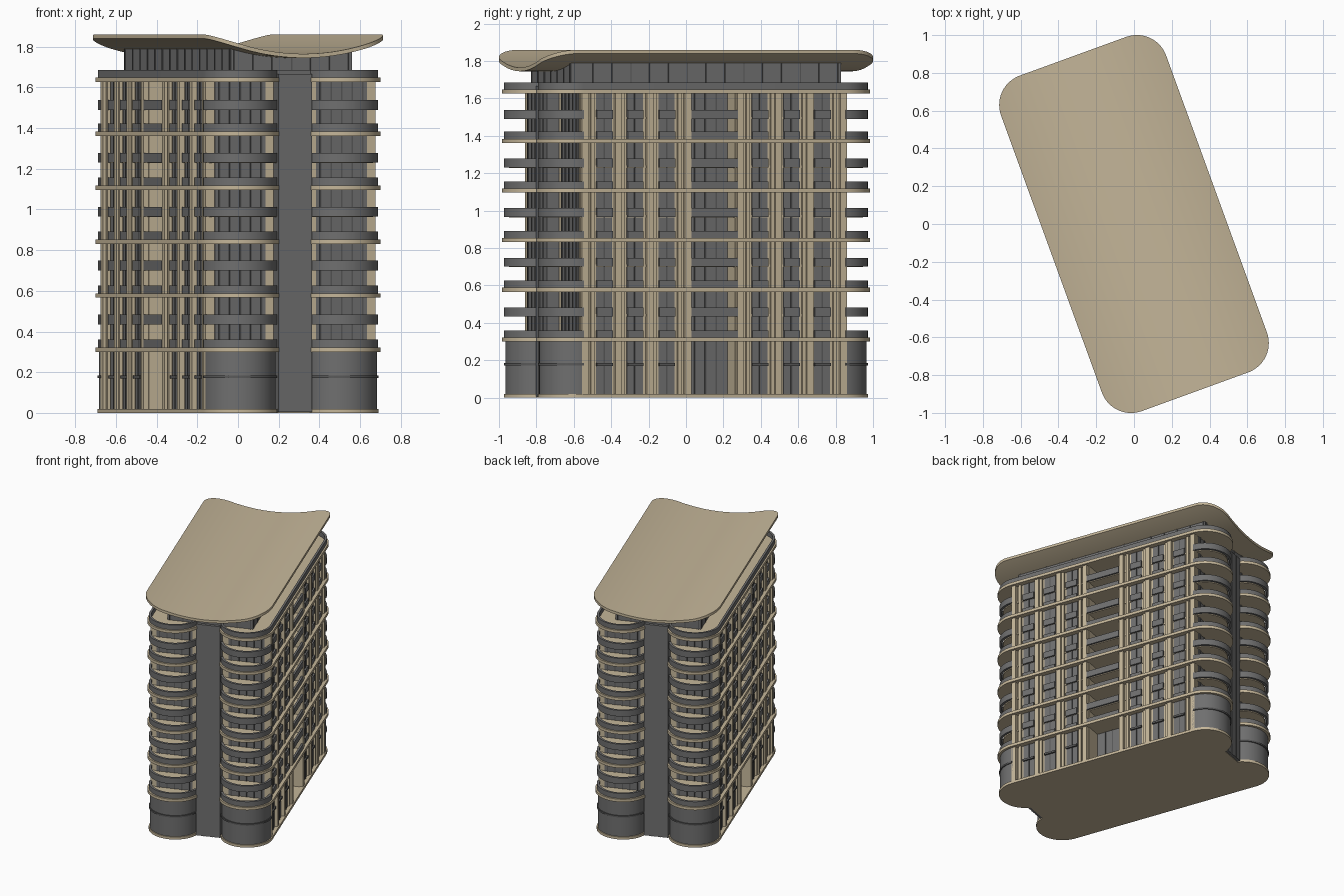
import bpy, bmesh, math

if "Cube" in bpy.data.objects:
    bpy.data.objects.remove(bpy.data.objects["Cube"])

TURN = math.radians(20)              # whole tower is turned in plan
W, CU, CV = 0.445, 0.265, 0.745      # side wall, lobe centre
BANDS = [0.31, 0.577, 0.842, 1.107, 1.372, 1.637]
MIDS = [0.44, 0.705, 0.97, 1.235, 1.495]


def material(name, rgb):
    m = bpy.data.materials.new(name)
    m.diffuse_color = (*rgb, 1)
    m.use_nodes = True
    m.node_tree.nodes["Principled BSDF"].inputs["Base Color"].default_value = m.diffuse_color
    return m


CREAM = material("cream", (0.56, 0.47, 0.32))
GREY = material("grey", (0.16, 0.16, 0.16))
DARK = material("dark_grey", (0.10, 0.10, 0.10))


class Part:
    """Collects simple solids into one object."""
    def __init__(self, name, mat):
        self.name, self.mat, self.bm = name, mat, bmesh.new()

    def loft(self, rings, closed=False):
        """Skin equal-length closed rings; cap the ends unless closed."""
        vs = [[self.bm.verts.new(p) for p in r] for r in rings]
        n = len(vs[0])
        pairs = list(zip(vs, vs[1:])) + ([(vs[-1], vs[0])] if closed else [])
        for a, b in pairs:
            for i in range(n):
                j = (i + 1) % n
                self.bm.faces.new((a[i], a[j], b[j], b[i]))
        if not closed:
            self.bm.faces.new(vs[0])
            self.bm.faces.new(vs[-1])

    def prism(self, pts, z0, z1):
        self.loft([[(x, y, z) for x, y in pts] for z in (z0, z1)])

    def box(self, x0, x1, y0, y1, z0, z1):
        self.prism([(x0, y0), (x1, y0), (x1, y1), (x0, y1)], z0, z1)

    def ribbon(self, outer, inner, z0, z1, closed=False):
        self.loft([[(*o, z0), (*o, z1), (*i, z1), (*i, z0)]
                   for o, i in zip(outer, inner)], closed)

    def finish(self, smooth=False):
        bmesh.ops.recalc_face_normals(self.bm, faces=self.bm.faces)
        me = bpy.data.meshes.new(self.name)
        self.bm.to_mesh(me)
        self.bm.free()
        ob = bpy.data.objects.new(self.name, me)
        me.materials.append(self.mat)
        bpy.context.collection.objects.link(ob)
        ob.rotation_euler.z = TURN
        if smooth:
            bpy.context.view_layer.objects.active = ob
            ob.select_set(True)
            bpy.ops.object.shade_smooth_by_angle(angle=math.radians(30))
            ob.select_set(False)


def lobe(off, sx=1, sy=1, n=24):
    """Curved end of one lobe, from the side wall round to the notch."""
    pts = []
    for i in range(n + 1):
        a = (math.pi - 0.31) * i / n
        pts.append((sx * (CU + (0.18 + off) * math.cos(a)),
                    sy * (CV + (0.175 + off) * math.sin(a))))
    return pts


def outline(off):
    return (lobe(off) + lobe(off, -1)[::-1]
            + lobe(off, -1, -1) + lobe(off, 1, -1)[::-1])


QUADS = [(sx, sy) for sx in (1, -1) for sy in (1, -1)]

# floor slabs and projecting bands
p = Part("floor_bands", CREAM)
p.prism(outline(0.008), 0, 0.02)
for z in BANDS:
    p.prism(outline(0.018), z - 0.011, z + 0.011)
for z in MIDS:
    p.prism(outline(-0.02), z - 0.006, z + 0.006)
p.finish(True)

# core wall with a balcony recess in each long side
C, D, R, H = 0.42, 0.755, 0.30, 0.125
p = Part("core_wall", CREAM)
p.prism([(C, -D), (C, -H), (R, -H), (R, H), (C, H), (C, D),
         (-C, D), (-C, H), (-R, H), (-R, -H), (-C, -H), (-C, -D)], 0.015, 1.635)
p.finish()

# vertical ribs between window bays
p = Part("wall_ribs", CREAM)
for sx in (1, -1):
    for sy in (1, -1):
        for v, w, d in ((0.15, 0.018, W), (0.195, 0.01, 0.435), (0.335, 0.01, 0.435),
                        (0.365, 0.018, W), (0.515, 0.01, 0.435), (0.545, 0.018, W),
                        (0.69, 0.01, 0.435), (0.735, 0.018, W)):
            p.box(sx * 0.41, sx * d, sy * v - w, sy * v + w, 0.015, 1.63)
p.finish()

# side windows, recess glazing and lobe glazing
glass = Part("windows", GREY)
frames = Part("window_frames", DARK)
rails = Part("side_balcony_rails", GREY)
rail_z = [(z + 0.011, z + 0.05) for z in BANDS[:-1]] + [(z - 0.005, z + 0.043) for z in MIDS]
for sx in (1, -1):
    glass.box(sx * 0.29, sx * 0.304, -H, H, 0.02, 1.63)
    for v in (-0.06, 0, 0.06):
        frames.box(sx * 0.30, sx * 0.309, v - 0.004, v + 0.004, 0.02, 1.63)
    for v in (-0.62, -0.445, -0.265, 0.265, 0.445, 0.62):
        glass.box(sx * 0.41, sx * 0.424, v - 0.045, v + 0.045, 0.02, 1.63)
        frames.box(sx * 0.41, sx * 0.428, v - 0.004, v + 0.004, 0.02, 1.63)
        frames.box(sx * 0.41, sx * 0.436, v - 0.045, v + 0.045, 0.17, 0.185)
        for z0, z1 in rail_z:
            rails.box(sx * 0.415, sx * 0.438, v - 0.045, v + 0.045, z0, z1)
    for z0, z1 in rail_z:
        rails.box(sx * 0.432, sx * 0.447, -0.132, 0.132, z0, z1)
for sx, sy in QUADS:
    glass.box(sx * CU - 0.133, sx * CU + 0.133, sy * 0.75, sy * 0.76, 0.31, 1.63)
    for k in (-2, -1, 0, 1, 2):
        u = sx * CU + k * 0.055
        frames.box(u - 0.004, u + 0.004, sy * 0.75, sy * 0.765, 0.31, 1.63)
glass.finish()
frames.finish()
rails.finish()

# curved balcony rails on the lobes
p = Part("lobe_balcony_rails", GREY)
for sx, sy in QUADS:
    for z0, z1 in rail_z:
        p.ribbon(lobe(0.006, sx, sy), lobe(-0.012, sx, sy), z0, z1)
p.finish(True)

# solid ground-floor lobes with a dark belt
p = Part("podium_lobes", GREY)
b = Part("podium_belts", DARK)
for sx, sy in QUADS:
    p.prism(lobe(0, sx, sy) + [(sx * 0.09, sy * 0.74), (sx * W, sy * 0.74)], 0.02, 0.305)
    b.ribbon(lobe(0.007, sx, sy), lobe(-0.01, sx, sy), 0.172, 0.185)
p.finish(True)
b.finish(True)

# grey shaft in the notch at each end
p = Part("notch_shaft", GREY)
for sy in (1, -1):
    p.box(-0.088, 0.088, sy * 0.74, sy * 0.822, 0.005, 1.665)
    for u in (-0.03, 0.03):
        p.box(u - 0.003, u + 0.003, sy * 0.81, sy * 0.826, 0.005, 1.665)
p.finish()

# roof parapet
p = Part("parapet", GREY)
p.ribbon(outline(0.006), outline(-0.01), 1.645, 1.685, True)
p.finish(True)


def sag(u):
    """Underside height of the curved roof."""
    return 1.745 + 0.095 * (u / 0.465) ** 2


# penthouse, its top following the roof curve
p = Part("penthouse", GREY)
us = [0.316 - 0.632 * i / 16 for i in range(17)]
prof = [(-0.316, 1.64), (0.316, 1.64)] + [(u, sag(u) + 0.004) for u in us]
p.loft([[(u, v, z) for u, z in prof] for v in (-0.768, 0.768)])
p.finish()
p = Part("penthouse_mullions", DARK)
for s in (1, -1):
    for i in range(15):
        v = -0.75 + i * 1.5 / 14
        p.box(s * 0.31, s * 0.32, v - 0.003, v + 0.003, 1.645, 1.79)
    for i in range(7):
        u = -0.3 + i * 0.1
        p.box(u - 0.003, u + 0.003, s * 0.76, s * 0.772, 1.645, sag(u) + 0.004)
p.finish()

# curved roof canopy with rounded plan corners
RW, RL, RR = 0.465, 0.945, 0.165
p = Part("roof_canopy", CREAM)
rings = []
for i in range(49):
    u = -RW * math.cos(math.pi * i / 48)
    k = max(0, abs(u) - (RW - RR))
    h = RL - RR + math.sqrt(max(0, RR * RR - k * k))
    z = sag(u)
    rings.append([(u, -h, z), (u, h, z), (u, h, z + 0.02), (u, -h, z + 0.02)])
p.loft(rings)
p.finish(True)
